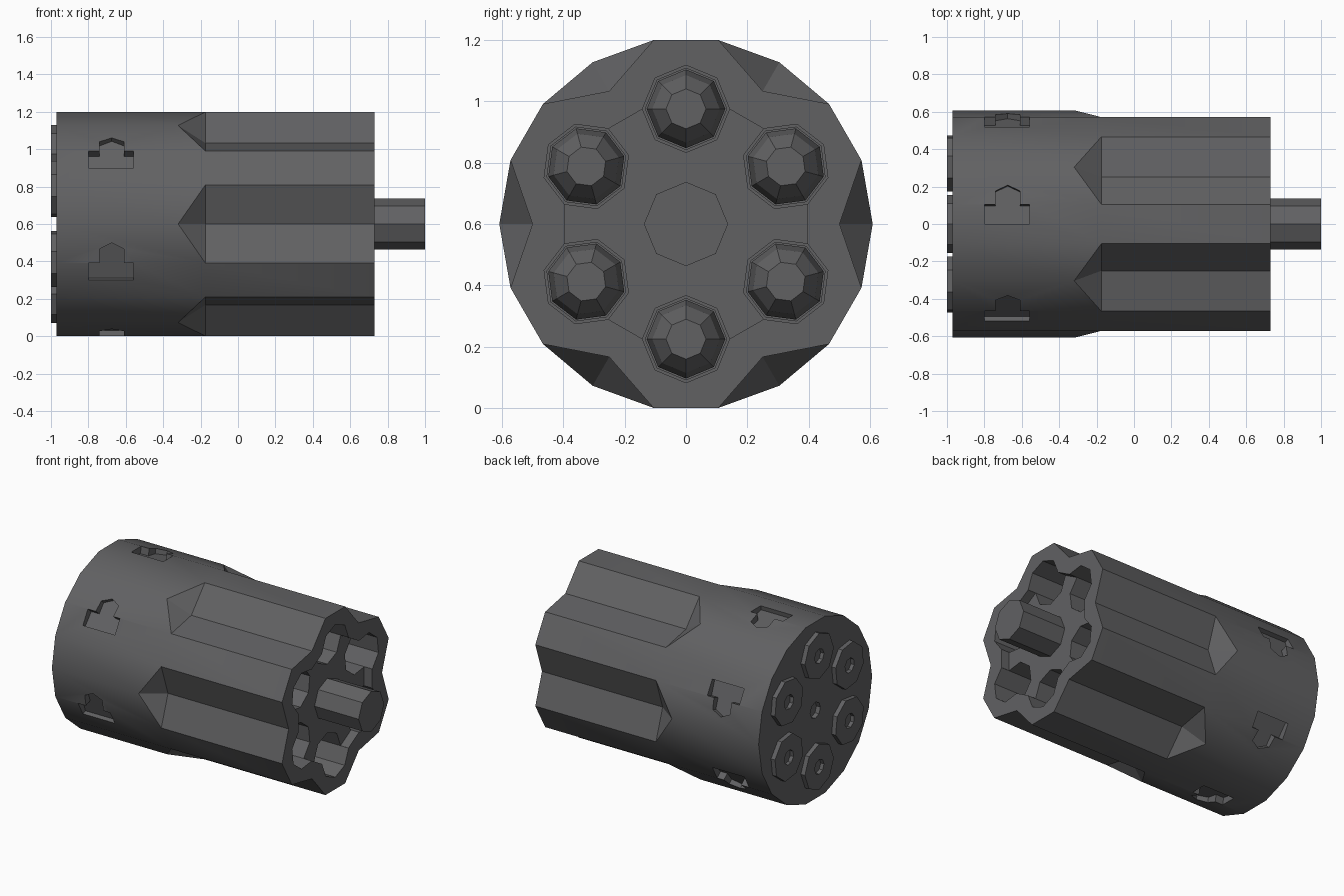
import bpy, bmesh
from math import sin, cos, radians
from mathutils import Vector

cube = bpy.data.objects.get("Cube")
if cube:
    bpy.data.objects.remove(cube, do_unlink=True)

CENTRE_Z, RADIUS = 0.6, 0.608
BACK, FRONT = -0.97, 0.73
CHAMBER_ANGLES = [30 + 60 * k for k in range(6)]

steel = bpy.data.materials.new("dark_steel")
steel.use_nodes = True
color = (0.12, 0.12, 0.124, 1)
steel.diffuse_color = color
steel.node_tree.nodes["Principled BSDF"].inputs["Base Color"].default_value = color


def polar(x, r, deg, base=(0, 0)):
    """Point around the long axis, or around an axis shifted by base."""
    a = radians(deg)
    return Vector((x, base[0] + r * cos(a), base[1] + CENTRE_Z + r * sin(a)))


def chamber_centre(deg):
    return 0.375 * cos(radians(deg)), 0.375 * sin(radians(deg))


def lathe(bm, profile, sides=8, turn=0, base=(0, 0)):
    """Faceted solid of revolution along x from (x, radius) pairs."""
    rings = [[bm.verts.new(polar(x, r, turn + 360 * i / sides, base))
              for i in range(sides)] for x, r in profile]
    for a, b in zip(rings, rings[1:]):
        for i in range(sides):
            j = (i + 1) % sides
            bm.faces.new((a[i], a[j], b[j], b[i]))
    bm.faces.new(rings[0])
    bm.faces.new(rings[-1])


def finish(bm, name, smooth=False):
    bmesh.ops.recalc_face_normals(bm, faces=bm.faces)
    mesh = bpy.data.meshes.new(name)
    bm.to_mesh(mesh)
    bm.free()
    mesh.materials.append(steel)
    obj = bpy.data.objects.new(name, mesh)
    bpy.context.collection.objects.link(obj)
    return obj


# Drum body: round at the back, V flutes towards the front
bm = bmesh.new()
N = 18
step = 360 / N


def ring(x, groove):
    return [bm.verts.new(polar(x, groove if i % 3 == 0 else RADIUS, i * step))
            for i in range(N)]


back, mid, front = ring(BACK, RADIUS), ring(-0.175, 0.5), ring(FRONT, 0.5)
tips = {i: bm.verts.new(polar(-0.32, RADIUS, i * step)) for i in range(0, N, 3)}
for i in range(N):
    j = (i + 1) % N
    bm.faces.new((mid[i], mid[j], front[j], front[i]))
    bm.faces.new((back[i], back[j], tips.get(j, mid[j]), tips.get(i, mid[i])))
    if i in tips:
        bm.faces.new((tips[i], mid[j], mid[i]))
    if j in tips:
        bm.faces.new((tips[j], mid[j], mid[i]))
bm.faces.new(back)
bm.faces.new(front)
body = finish(bm, "drum_body")

# Cutter for the six octagonal chambers
bm = bmesh.new()
for deg in CHAMBER_ANGLES:
    lathe(bm, [(-1.1, 0.142), (0.9, 0.142)], turn=deg, base=chamber_centre(deg))
chamber_cutter = finish(bm, "chamber_cutter")

# Cutter for the front hexagonal recess, rear socket and T-shaped stop notches
bm = bmesh.new()
lathe(bm, [(0.67, 0.456), (0.9, 0.456)], sides=6, turn=30)
lathe(bm, [(-1.1, 0.055), (-0.94, 0.055)])
notch = [(-0.8, -0.104), (-0.56, -0.104), (-0.56, 0), (-0.61, 0), (-0.61, 0.075),
         (-0.675, 0.107), (-0.74, 0.075), (-0.74, 0), (-0.8, 0)]
for deg in CHAMBER_ANGLES:
    a = radians(deg - 10)
    tangent = Vector((0, sin(a), -cos(a)))
    low, high = ([bm.verts.new(polar(x, r, deg - 10) + tangent * s) for x, s in notch]
                 for r in (0.56, 0.7))
    bm.faces.new(low)
    bm.faces.new(high)
    for i in range(len(notch)):
        j = (i + 1) % len(notch)
        bm.faces.new((low[i], low[j], high[j], high[i]))
detail_cutter = finish(bm, "detail_cutter")

# Carve the body, then discard the cutters
cutters = (chamber_cutter, detail_cutter)
for cutter in cutters:
    cutter.hide_render = True
    mod = body.modifiers.new(cutter.name, 'BOOLEAN')
    mod.operation = 'DIFFERENCE'
    mod.solver = 'EXACT'
    mod.object = cutter
bpy.context.view_layer.update()
carved = bpy.data.meshes.new_from_object(
    body.evaluated_get(bpy.context.evaluated_depsgraph_get()))
body.modifiers.clear()
body.data = carved
carved.materials.clear()
carved.materials.append(steel)
for cutter in cutters:
    bpy.data.objects.remove(cutter, do_unlink=True)

# Smooth round wall, sharp flutes and cuts
bpy.ops.object.select_all(action='DESELECT')
body.select_set(True)
bpy.context.view_layer.objects.active = body
bpy.ops.object.shade_smooth_by_angle(angle=radians(30))

# Cartridges: rimmed base with primer dimple, case and blunt bullet
cartridge = [(-0.975, 0.02), (-0.975, 0.05), (-1, 0.05), (-1, 0.155), (BACK, 0.155),
             (BACK, 0.134), (0.15, 0.134), (0.15, 0.128), (0.22, 0.128),
             (0.3, 0.11), (0.36, 0.065)]
for k, deg in enumerate(CHAMBER_ANGLES):
    bm = bmesh.new()
    lathe(bm, cartridge, turn=deg, base=chamber_centre(deg))
    finish(bm, f"cartridge_{k + 1}")

# Central ejector rod
bm = bmesh.new()
lathe(bm, [(0.66, 0.137), (1, 0.137)])
finish(bm, "ejector_rod")
